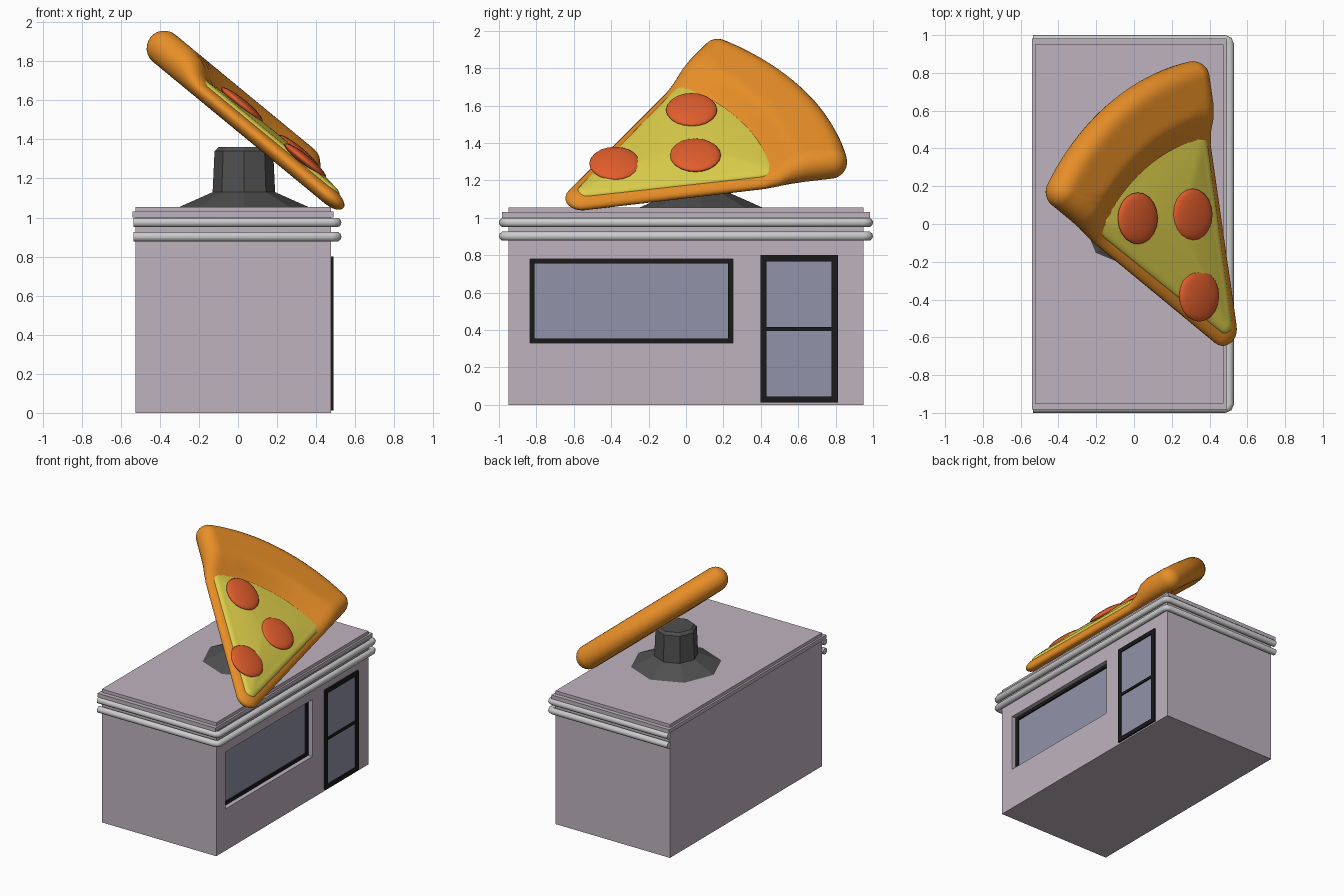
import bpy, bmesh
from math import sin, cos, pi, radians
from mathutils import Vector, Matrix

if "Cube" in bpy.data.objects:
    bpy.data.objects.remove(bpy.data.objects["Cube"])


def material(name, *rgb):
    m = bpy.data.materials.new(name)
    m.diffuse_color = (*rgb, 1)
    m.use_nodes = True
    m.node_tree.nodes["Principled BSDF"].inputs["Base Color"].default_value = m.diffuse_color
    return m


WALL = material("wall_paint", 0.52, 0.45, 0.52)
BLACK = material("black_frame", 0.01, 0.01, 0.01)
GLASS = material("glass", 0.29, 0.29, 0.40)
DARK = material("dark_metal", 0.08, 0.08, 0.08)
CRUST = material("crust", 0.80, 0.27, 0.02)
CHEESE = material("cheese", 0.72, 0.62, 0.07)
MEAT = material("pepperoni", 0.75, 0.11, 0.025)


def finish(bm, name, mat=None, smooth=False):
    bmesh.ops.recalc_face_normals(bm, faces=bm.faces)
    for f in bm.faces:
        f.smooth = smooth
    me = bpy.data.meshes.new(name)
    bm.to_mesh(me)
    bm.free()
    ob = bpy.data.objects.new(name, me)
    bpy.context.collection.objects.link(ob)
    if mat:
        me.materials.append(mat)
    return ob


def add_box(bm, x, y, z):
    size = Vector((x[1] - x[0], y[1] - y[0], z[1] - z[0]))
    mid = Vector((sum(x), sum(y), sum(z))) / 2
    bmesh.ops.create_cube(bm, size=1, matrix=Matrix.Translation(mid) @ Matrix.Diagonal((*size, 1)))


def box(name, x, y, z, mat=None):
    bm = bmesh.new()
    add_box(bm, x, y, z)
    return finish(bm, name, mat)


def frame(name, x, y, z, w, bar=None):
    """Rectangular frame facing +x, with an optional cross bar."""
    bm = bmesh.new()
    for a, b in ((y[0], y[0] + w), (y[1] - w, y[1])):
        add_box(bm, x, (a, b), z)
    for a, b in ((z[0], z[0] + w), (z[1] - w, z[1])):
        add_box(bm, x, (y[0] + w, y[1] - w), (a, b))
    if bar:
        add_box(bm, x, (y[0] + w, y[1] - w), (bar - 0.01, bar + 0.01))
    return finish(bm, name, BLACK)


# Shop body with the window recess cut in
shop = box("shop_walls", (-0.525, 0.475), (-0.95, 0.95), (0, 1.055), WALL)
WY, WZ = (-0.835, 0.25), (0.33, 0.78)
cutter = box("window_cutter", (0.425, 0.6), WY, WZ)
cutter.hide_render = True
cut = shop.modifiers.new("window", "BOOLEAN")
cut.object, cut.operation, cut.solver = cutter, "DIFFERENCE", "EXACT"
bpy.context.view_layer.objects.active = shop
bpy.ops.object.modifier_apply(modifier="window")
bpy.data.objects.remove(cutter)

box("roof_ledge", (-0.54, 0.49), (-0.983, 0.983), (1.0, 1.03), WALL)

# Window and door
box("window_glass", (0.42, 0.428), WY, WZ, GLASS)
frame("window_frame", (0.42, 0.44), WY, WZ, 0.025)
box("door_glass", (0.47, 0.479), (0.41, 0.80), (0.02, 0.79), GLASS)
frame("door_frame", (0.47, 0.488), (0.397, 0.812), (0.012, 0.80), 0.033, 0.405)

# Two rounded rails wrapping three sides
for name, z in (("upper_rail", 0.975), ("lower_rail", 0.902)):
    cu = bpy.data.curves.new(name, "CURVE")
    cu.dimensions = "3D"
    cu.bevel_depth, cu.bevel_resolution, cu.use_fill_caps = 0.025, 3, True
    half = [(-0.535, -0.975), (0.48, -0.975), (0.498, -0.968), (0.505, -0.95)]
    path = half + [(x, -y) for x, y in reversed(half)]
    sp = cu.splines.new("POLY")
    sp.points.add(len(path) - 1)
    for p, (x, y) in zip(sp.points, path):
        p.co = (x, y, z, 1)
    bpy.context.collection.objects.link(bpy.data.objects.new(name, cu))

# Eight-sided sign pedestal
bm = bmesh.new()
rings = []
for r, z in ((0.34, 1.05), (0.16, 1.13), (0.15, 1.34), (0.13, 1.36)):
    rings.append([bm.verts.new((0.03 + r * cos(i * pi / 4), 0.08 + r * sin(i * pi / 4), z)) for i in range(8)])
for a, b in zip(rings, rings[1:]):
    for i in range(8):
        bm.faces.new((a[i - 1], a[i], b[i], b[i - 1]))
bm.faces.new(rings[0])
bm.faces.new(rings[-1])
finish(bm, "sign_pedestal", DARK)

# Tilted frame of the slice: axis tip-to-crust, across, normal
TILT = radians(39.5)
N = Vector((sin(TILT), 0, cos(TILT)))
U = Vector((cos(TILT), 0, -sin(TILT)))
Y = Vector((0, 1, 0))
A = (U * -0.56 + Y * 0.83).normalized()
B = N.cross(A)
ORIGIN = N * 1.11 - U * 0.29 - Y * 0.63
SLICE = Matrix((A, B, N)).transposed().to_4x4()
SLICE.translation = ORIGIN


def wedge(name, mat, tip, radius, phi, r, bottom, height):
    """Rounded sector; height(distance from tip, inset 0-1) gives the top surface."""
    phi = radians(phi)
    arc = lambda t, d=radius: Vector((tip + d * cos(t), d * sin(t)))
    edge = []                                     # (core point, normal angle)
    edge += [(arc(-phi, radius * i / 18), -phi - pi / 2) for i in range(18)]
    edge += [(arc(-phi), -phi - pi / 2 + pi / 2 * i / 8) for i in range(8)]
    edge += [(arc(-phi + 2 * phi * i / 24), -phi + 2 * phi * i / 24) for i in range(24)]
    edge += [(arc(phi), phi + pi / 2 * i / 8) for i in range(8)]
    edge += [(arc(phi, radius * (1 - i / 18)), phi + pi / 2) for i in range(18)]
    edge += [(arc(0, 0), phi + pi / 2 + (pi - 2 * phi) * i / 10) for i in range(10)]
    bm = bmesh.new()
    rings = []
    tip_v, mid = Vector((tip, 0)), Vector((tip + radius * 0.62, 0))
    for k in range(13):                           # rounded rim, bottom to top
        a = -pi / 2 + pi * k / 12
        ring = []
        for c, t in edge:
            q = c + Vector((cos(t), sin(t))) * r * cos(a)
            h = height((c - tip_v).length, 0)
            ring.append(bm.verts.new((*q, bottom + (h - bottom) * (1 + sin(a)) / 2)))
        rings.append(ring)
    for k in range(1, 20):                        # top surface
        s = k / 20
        pts = [c.lerp(mid, s) for c, t in edge]
        rings.append([bm.verts.new((*q, height((q - tip_v).length, s))) for q in pts])
    n = len(edge)
    for a, b in zip(rings, rings[1:]):
        for i in range(n):
            bm.faces.new((a[i - 1], a[i], b[i], b[i - 1]))
    bm.faces.new(rings[0])
    bm.faces.new(rings[-1])
    bmesh.ops.remove_doubles(bm, verts=bm.verts, dist=1e-5)
    bm.transform(SLICE)
    return finish(bm, name, mat, True)


def crust_height(d, s):
    t = min(max((d - 0.98) / 0.2, 0), 1)
    return 0.085 + 0.095 * t * t * (3 - 2 * t)


wedge("slice_crust", CRUST, 0.09, 1.35, 23.5, 0.09, 0, crust_height)
wedge("slice_cheese", CHEESE, 0.12, 0.98, 24, 0.05, 0.05,
      lambda d, s: 0.10 + 0.022 * (1 - (1 - s) ** 2))

# Pepperoni discs: x, y, distance along the slice normal
for i, (x, y, d) in enumerate(((0.02, 0.03, 1.23), (0.31, 0.05, 1.227), (0.345, -0.38, 1.215))):
    bm = bmesh.new()
    bmesh.ops.create_uvsphere(bm, u_segments=20, v_segments=10, radius=1)
    m = Matrix((U, Y, N)).transposed().to_4x4()
    m.translation = (x, y, (d - N.x * x) / N.z)
    bm.transform(m @ Matrix.Diagonal((0.137, 0.137, 0.028, 1)))
    finish(bm, f"pepperoni_{i + 1}", MEAT, True)
